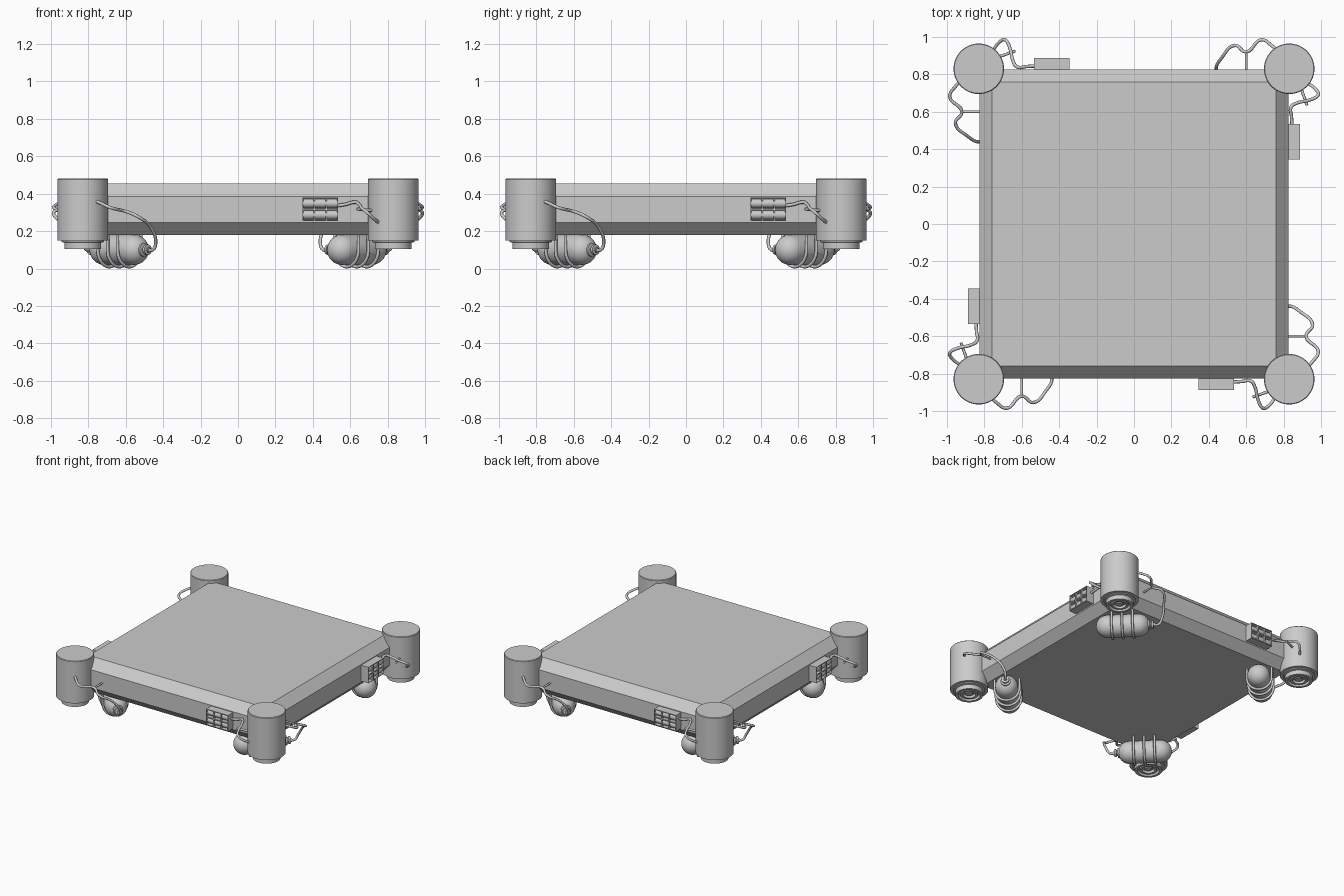
import bpy, bmesh, math
from mathutils import Vector, Matrix

if "Cube" in bpy.data.objects:
    bpy.data.objects.remove(bpy.data.objects["Cube"])


def finish(name, bm, smooth=True):
    bmesh.ops.recalc_face_normals(bm, faces=bm.faces)
    me = bpy.data.meshes.new(name)
    bm.to_mesh(me)
    bm.free()
    ob = bpy.data.objects.new(name, me)
    bpy.context.collection.objects.link(ob)
    if smooth:
        bpy.context.view_layer.objects.active = ob
        ob.select_set(True)
        bpy.ops.object.shade_smooth_by_angle(angle=math.radians(35))
        ob.select_set(False)
    return ob


def lathe(name, profile, matrix, steps=48):
    """Spin (radius, height) points around local z."""
    bm = bmesh.new()
    vs = [bm.verts.new((r, 0, z)) for r, z in profile]
    es = [bm.edges.new(p) for p in zip(vs, vs[1:])]
    bmesh.ops.spin(bm, geom=vs + es, axis=(0, 0, 1), cent=(0, 0, 0),
                   angle=2 * math.pi, steps=steps, use_duplicate=False)
    bmesh.ops.remove_doubles(bm, verts=bm.verts, dist=1e-5)
    bm.transform(matrix)
    return finish(name, bm)


def tube(name, points, radius, kind='POLY'):
    cu = bpy.data.curves.new(name, 'CURVE')
    cu.dimensions = '3D'
    cu.bevel_depth = radius
    cu.bevel_resolution = 2
    cu.use_fill_caps = True
    cu.resolution_u = 6
    if kind == 'BEZIER':
        sp = cu.splines.new('BEZIER')
        sp.bezier_points.add(len(points) - 1)
        for bp, p in zip(sp.bezier_points, points):
            bp.co = p
            bp.handle_left_type = bp.handle_right_type = 'AUTO'
    else:
        sp = cu.splines.new('POLY')
        sp.points.add(len(points) - 1)
        for sp_p, p in zip(sp.points, points):
            sp_p.co = (*p, 1)
    ob = bpy.data.objects.new(name, cu)
    bpy.context.collection.objects.link(ob)
    return ob


# platform slab with chamfered top and bottom edges
bm = bmesh.new()
rings = [[bm.verts.new((sx * h, sy * h, z))
          for sx, sy in ((-1, -1), (1, -1), (1, 1), (-1, 1))]
         for h, z in ((0.76, 0.18), (0.825, 0.245), (0.825, 0.385), (0.76, 0.455))]
bm.faces.new(rings[0][::-1])
bm.faces.new(rings[-1])
for a, b in zip(rings, rings[1:]):
    for i in range(4):
        j = (i + 1) % 4
        bm.faces.new((a[i], a[j], b[j], b[i]))
finish("platform_slab", bm, smooth=False)

parts = []

# corner thruster housing with stepped nozzle rings underneath
thruster = [(0, .48), (.131, .48), (.135, .476), (.135, .15), (.113, .15), (.113, .142),
            (.098, .138), (.098, .105), (.078, .105), (.074, .125), (.062, .125),
            (.062, .11), (.046, .11), (.043, .13), (.028, .13), (.026, .115), (0, .115)]
parts.append(lathe("corner_thruster", thruster, Matrix.Translation((-.83, -.83, 0))))

# gas tank lying across the corner
centre = Vector((-.635, -.635, .1))
axis = Vector((1, -1, 0)).normalized()
side = Vector((1, 1, 0)).normalized()
up = Vector((0, 0, 1))
lay = Matrix.Translation(centre) @ axis.to_track_quat('Z', 'Y').to_matrix().to_4x4()
R, H = .081, .11
arc = [i * math.pi / 16 for i in range(9)]
capsule = [(R * math.sin(a), -H - R * math.cos(a)) for a in arc]
capsule += [(R * math.cos(a), H + R * math.sin(a)) for a in arc]
parts.append(lathe("gas_tank", capsule, lay, 32))

# valve on the tank end
valve = [(0, .17), (.036, .17), (.036, .192), (.022, .195), (.022, .202),
         (.028, .204), (.028, .218), (.014, .22), (.014, .228), (0, .228)]
parts.append(lathe("tank_valve", valve, lay, 24))

# U shaped straps hanging the tank from the slab
for off in (-.075, 0, .075):
    c = centre + axis * off
    pts = [c + side * .088 + up * .09]
    pts += [c + side * .088 * math.cos(i * math.pi / 16)
            - up * .091 * math.sin(i * math.pi / 16) for i in range(17)]
    pts += [c - side * .088 + up * .09]
    parts.append(tube("tank_strap", pts, .009))

# hose from the valve, round the slab edge, to the thruster
parts.append(tube("tank_hose", [
    (-.49, -.785, .1), (-.455, -.81, .1), (-.44, -.83, .14), (-.47, -.89, .225),
    (-.54, -.955, .28), (-.6, -.92, .305), (-.68, -.985, .325),
    (-.735, -.955, .35), (-.77, -.92, .362)], .009, 'BEZIER'))
parts.append(tube("hose_clip", [(-.6, -.81, .305), (-.6, -.925, .305)], .007))

# battery box: 3 x 2 open pockets facing outwards
x0, x1, z0, z1, yf, yb = .345, .535, .255, .38, -.887, -.82
bm = bmesh.new()
grid = [[bm.verts.new((x0 + (x1 - x0) * i / 3, yf, z0 + (z1 - z0) * j / 2))
         for j in range(3)] for i in range(4)]
cells = [bm.faces.new((grid[i][j], grid[i + 1][j], grid[i + 1][j + 1], grid[i][j + 1]))
         for i in range(3) for j in range(2)]
rim = [e for e in bm.edges if e.is_boundary]
ext = bmesh.ops.extrude_edge_only(bm, edges=rim)['geom']
bmesh.ops.translate(bm, vec=(0, yb - yf, 0),
                    verts=[g for g in ext if isinstance(g, bmesh.types.BMVert)])
bmesh.ops.holes_fill(bm, edges=[e for e in bm.edges if e.is_boundary], sides=0)
bmesh.ops.recalc_face_normals(bm, faces=bm.faces)
bmesh.ops.inset_individual(bm, faces=cells, thickness=.006)
bmesh.ops.inset_individual(bm, faces=cells, thickness=.0005, depth=-.035)
parts.append(finish("battery_box", bm, smooth=False))

# cells lying inside the box
for z in (z0 + .032, z1 - .032):
    m = Matrix.Translation((x0 + .004, yf + .031, z)) @ Matrix.Rotation(math.pi / 2, 4, 'Y')
    parts.append(lathe("battery_cell", [(0, 0), (.024, 0), (.024, .182), (0, .182)], m, 20))

# cable from the box to the thruster
parts.append(tube("battery_cable", [
    (.525, -.845, .335), (.575, -.842, .343), (.625, -.84, .355), (.648, -.875, .342),
    (.662, -.935, .322), (.69, -.985, .3), (.72, -.972, .272),
    (.76, -.92, .24)], .009, 'BEZIER'))
parts.append(tube("cable_clip", [(.635, -.925, .318), (.72, -.895, .31)], .008))

# repeat every corner part around the four corners
for ob in parts:
    for k in range(1, 4):
        dup = ob.copy()
        dup.rotation_euler.z = k * math.pi / 2
        bpy.context.collection.objects.link(dup)
